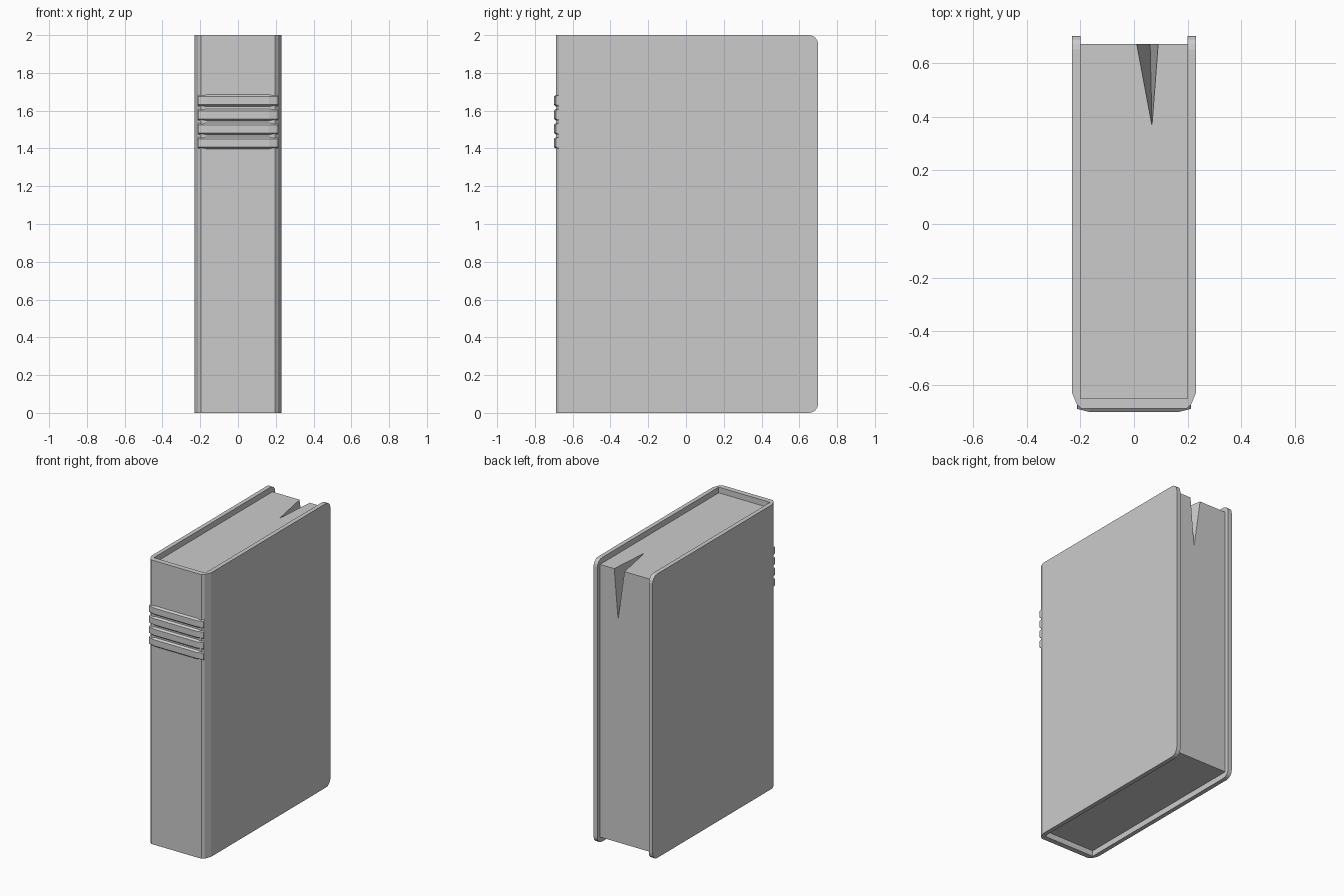
import bpy, bmesh

if "Cube" in bpy.data.objects:
    bpy.data.objects.remove(bpy.data.objects["Cube"])


def make_object(name, bm):
    bmesh.ops.recalc_face_normals(bm, faces=bm.faces[:])
    mesh = bpy.data.meshes.new(name)
    bm.to_mesh(mesh)
    bm.free()
    obj = bpy.data.objects.new(name, mesh)
    bpy.context.collection.objects.link(obj)
    return obj


def loft(bm, rings):
    """Join equal-length closed rings of points and cap both ends."""
    loops = [[bm.verts.new(p) for p in ring] for ring in rings]
    n = len(loops[0])
    for a, b in zip(loops, loops[1:]):
        for i in range(n):
            j = (i + 1) % n
            bm.faces.new((a[i], a[j], b[j], b[i]))
    bm.faces.new(loops[0][::-1])
    bm.faces.new(loops[-1])


# Cover: U-shaped profile wrapped around the pages, open at the back
half = [(0.20, -0.65), (0.20, 0.70), (0.23, 0.70),
        (0.23, -0.63), (0.212, -0.673), (0.195, -0.687)]
profile = half + [(-x, y) for x, y in reversed(half)]
bm = bmesh.new()
loft(bm, [[(x, y, z) for x, y in profile] for z in (0, 2)])
# Rounded board corners
corners = [e for e in bm.edges
           if all(v.co.y > 0.69 for v in e.verts)
           and abs(e.verts[0].co.z - e.verts[1].co.z) < 0.01]
bmesh.ops.bevel(bm, geom=corners, offset=0.05, segments=4,
                profile=0.5, affect='EDGES')
make_object("cover", bm)

# Page block with a wedge-shaped notch torn from the top back edge
lo, hi, back, spine = 0.04, 1.96, 0.67, -0.65
bm = bmesh.new()
V = lambda x, y, z: bm.verts.new((x, y, z))
b0, b1, b2, b3 = [V(x, y, lo) for x, y in
                  ((-0.2, spine), (0.2, spine), (0.2, back), (-0.2, back))]
t0, t1, t2, t3 = [V(x, y, hi) for x, y in
                  ((-0.2, spine), (0.2, spine), (0.2, back), (-0.2, back))]
left, right = V(0.01, back, hi), V(0.09, back, hi)
tip, deep = V(0.067, 0.365, hi), V(0.06, back, 1.61)
for face in ((b3, b2, b1, b0), (b0, b1, t1, t0), (b1, b2, t2, t1),
             (b3, b0, t0, t3),
             (t0, t1, t2, right, tip, left, t3),
             (b2, b3, t3, left, deep, right, t2),
             (left, tip, deep), (tip, right, deep)):
    bm.faces.new(face)
make_object("pages", bm)

# Raised bands across the spine
for i in range(4):
    z0 = 1.392 + i * 0.0745
    z1 = z0 + 0.0745
    rings = []
    for z, out in ((z0, 0.0), (z0 + 0.016, 0.020),
                   (z1 - 0.016, 0.020), (z1, 0.0)):
        front = -0.68 - out
        side = 0.207 + out * 0.3
        rings.append([(side, -0.665, z), (side, front + 0.012, z),
                      (0.165, front, z), (-0.165, front, z),
                      (-side, front + 0.012, z), (-side, -0.665, z)])
    bm = bmesh.new()
    loft(bm, rings)
    make_object(f"spine_band_{i + 1}", bm)
